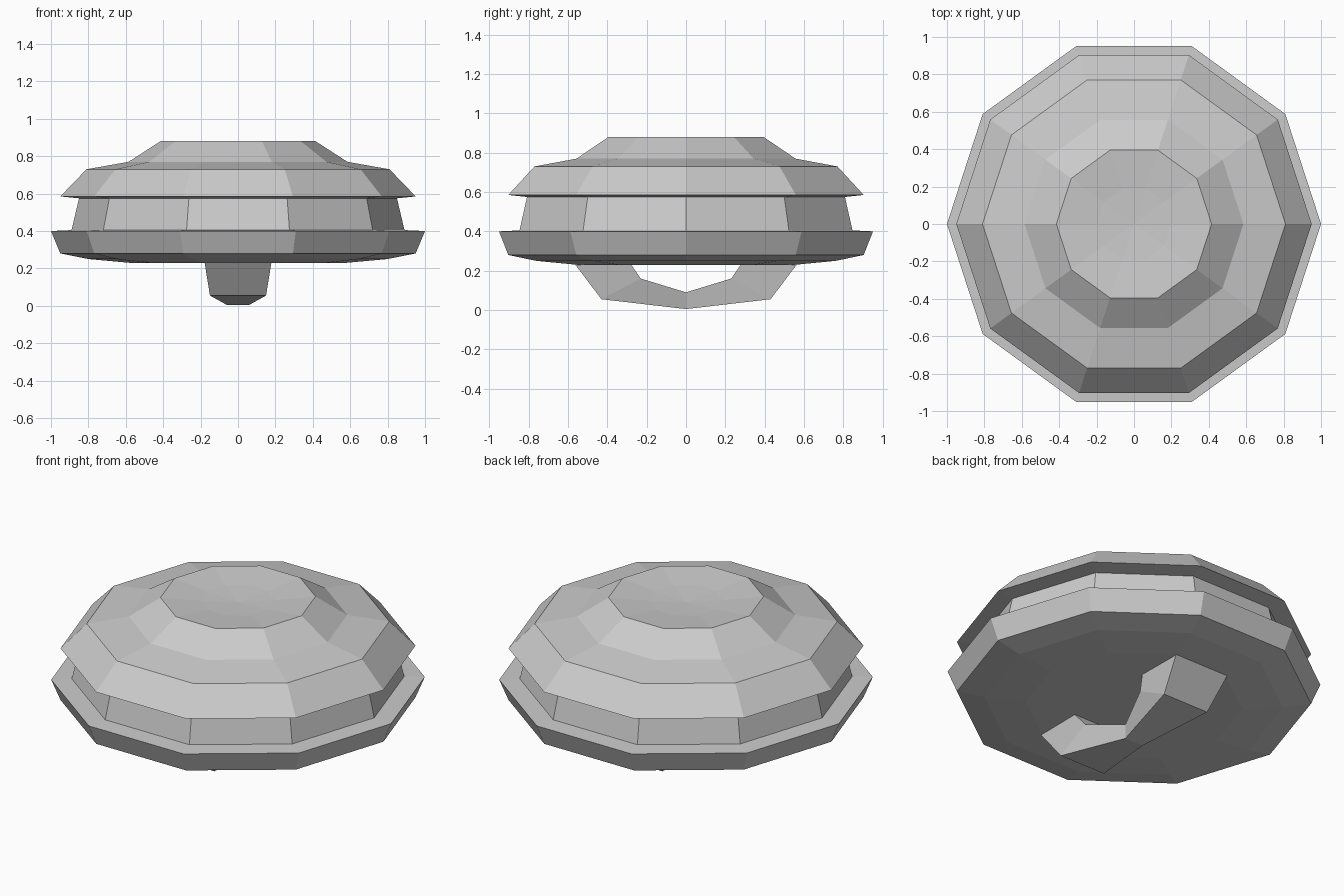
import bpy, bmesh, math

if "Cube" in bpy.data.objects:
    bpy.data.objects.remove(bpy.data.objects["Cube"], do_unlink=True)

SIDES = 10

grey = bpy.data.materials.new("plain_grey")
grey.use_nodes = True
color = (0.6, 0.6, 0.6, 1)
grey.diffuse_color = color
grey.node_tree.nodes["Principled BSDF"].inputs["Base Color"].default_value = color


def finish(name, bm):
    bmesh.ops.recalc_face_normals(bm, faces=bm.faces)
    mesh = bpy.data.meshes.new(name)
    bm.to_mesh(mesh)
    bm.free()
    mesh.materials.append(grey)
    obj = bpy.data.objects.new(name, mesh)
    bpy.context.collection.objects.link(obj)
    return obj


def lathe(name, profile):
    """Spin (radius, height) points into a closed ten-sided solid; both ends lie on the axis."""
    bm = bmesh.new()
    rings = []
    for r, z in profile:
        if r == 0:
            rings.append([bm.verts.new((0, 0, z))] * SIDES)
        else:
            rings.append([bm.verts.new((r * math.cos(math.tau * i / SIDES),
                                        r * math.sin(math.tau * i / SIDES), z))
                          for i in range(SIDES)])
    for a, b in zip(rings, rings[1:]):
        for i in range(SIDES):
            j = (i + 1) % SIDES
            corners = dict.fromkeys((a[i], a[j], b[j], b[i]))
            bm.faces.new(list(corners))
    return finish(name, bm)


# Stepped body: shallow underside, lower rim, recessed band, upper cap, dished top
lathe("stepped_body", [
    (0, 0.235), (0.58, 0.23), (0.80, 0.25), (0.95, 0.28),
    (1.0, 0.40), (0.89, 0.405), (0.85, 0.575), (0.95, 0.585),
    (0.81, 0.73), (0.585, 0.77), (0.415, 0.88), (0.20, 0.86), (0, 0.85)])

# Looped handle below: half sections of (half width, outer y, z, inner y, z)
half = [(0.18, 0.57, 0.24, 0.285, 0.24),
        (0.15, 0.43, 0.055, 0.23, 0.16),
        (0.06, 0, 0.005, 0, 0.09)]
sections = half + [(w, -yo, zo, -yi, zi) for w, yo, zo, yi, zi in reversed(half[:2])]
bm = bmesh.new()
loops = [[bm.verts.new(p) for p in ((-w, yo, zo), (w, yo, zo), (w, yi, zi), (-w, yi, zi))]
         for w, yo, zo, yi, zi in sections]
for a, b in zip(loops, loops[1:]):
    for i in range(4):
        j = (i + 1) % 4
        bm.faces.new((a[i], a[j], b[j], b[i]))
bm.faces.new(loops[0])
bm.faces.new(loops[-1])
finish("underside_handle", bm)
